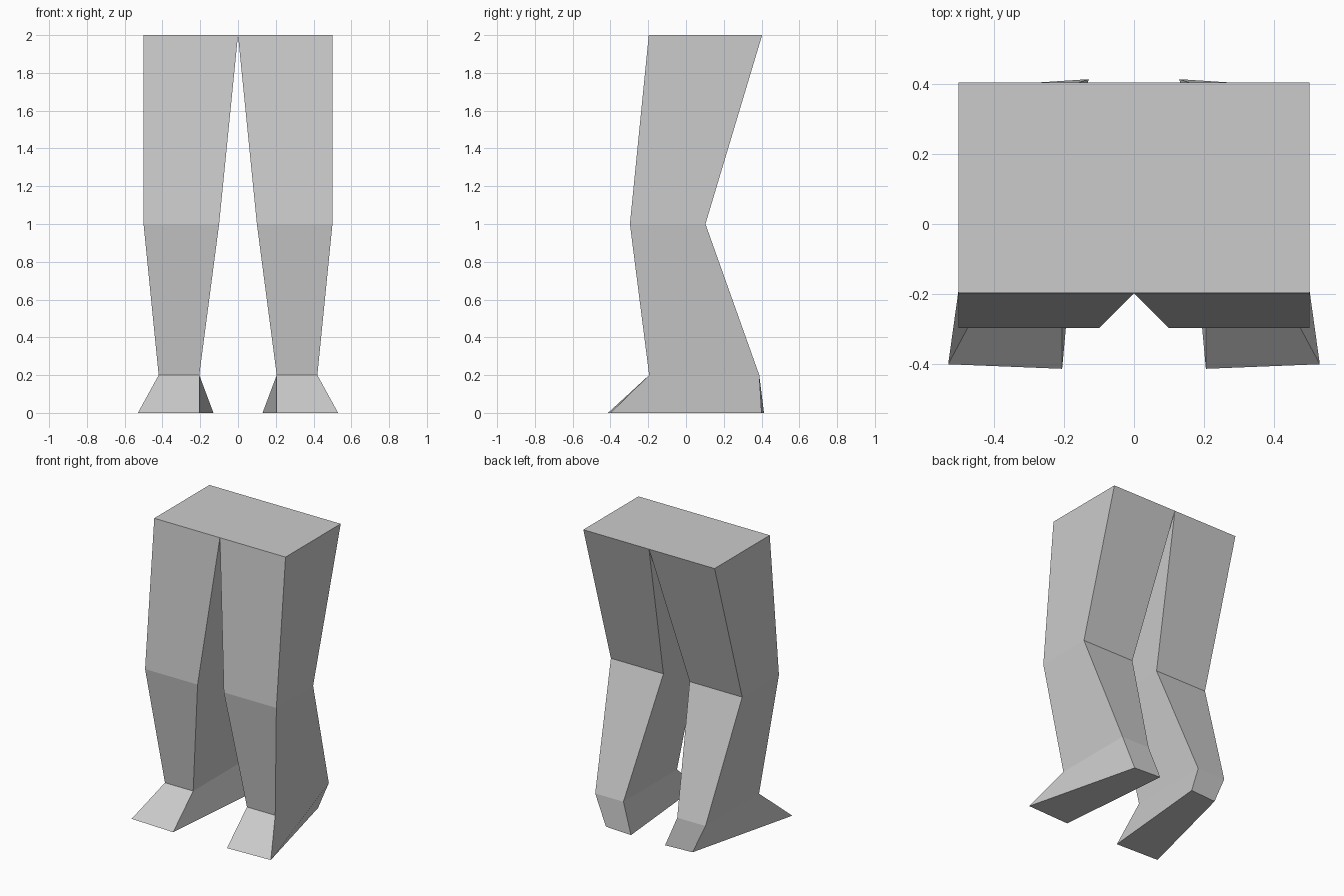
import bpy, bmesh

cube = bpy.data.objects.get("Cube")
if cube:
    bpy.data.objects.remove(cube, do_unlink=True)

# Single grey material
grey = bpy.data.materials.new("light grey")
grey.use_nodes = True
colour = (0.6, 0.6, 0.6, 1)
grey.diffuse_color = colour
grey.node_tree.nodes["Principled BSDF"].inputs["Base Color"].default_value = colour


def box_ring(x0, x1, y0, y1, z):
    """Rectangle corners: front inner, front outer, back outer, back inner."""
    return [(x0, y0, z), (x1, y0, z), (x1, y1, z), (x0, y1, z)]


# Cross-sections of the left leg from sole to hip
sections = [
    [(0.205, -0.413, 0), (0.53, -0.40, 0), (0.33, 0.40, 0), (0.13, 0.413, 0)],  # sole
    box_ring(0.205, 0.42, -0.195, 0.388, 0.2),  # ankle
    box_ring(0.10, 0.50, -0.297, 0.103, 1.0),   # knee
    box_ring(0.0, 0.50, -0.197, 0.403, 2.0),    # hip
]

# Skin the sections into a closed leg
bm = bmesh.new()
rings = [[bm.verts.new(p) for p in s] for s in sections]
bm.faces.new(rings[0][::-1])
bm.faces.new(rings[-1])
for low, high in zip(rings, rings[1:]):
    for i in range(4):
        j = (i + 1) % 4
        bm.faces.new((low[i], low[j], high[j], high[i]))
bmesh.ops.recalc_face_normals(bm, faces=bm.faces)
mesh = bpy.data.meshes.new("legs")
bm.to_mesh(mesh)
bm.free()
mesh.materials.append(grey)

# Mirror to the right leg, joined along the hip line
legs = bpy.data.objects.new("legs", mesh)
bpy.context.collection.objects.link(legs)
mirror = legs.modifiers.new("mirror", 'MIRROR')
mirror.use_axis = (True, False, False)
mirror.use_mirror_merge = True
mirror.merge_threshold = 0.001
